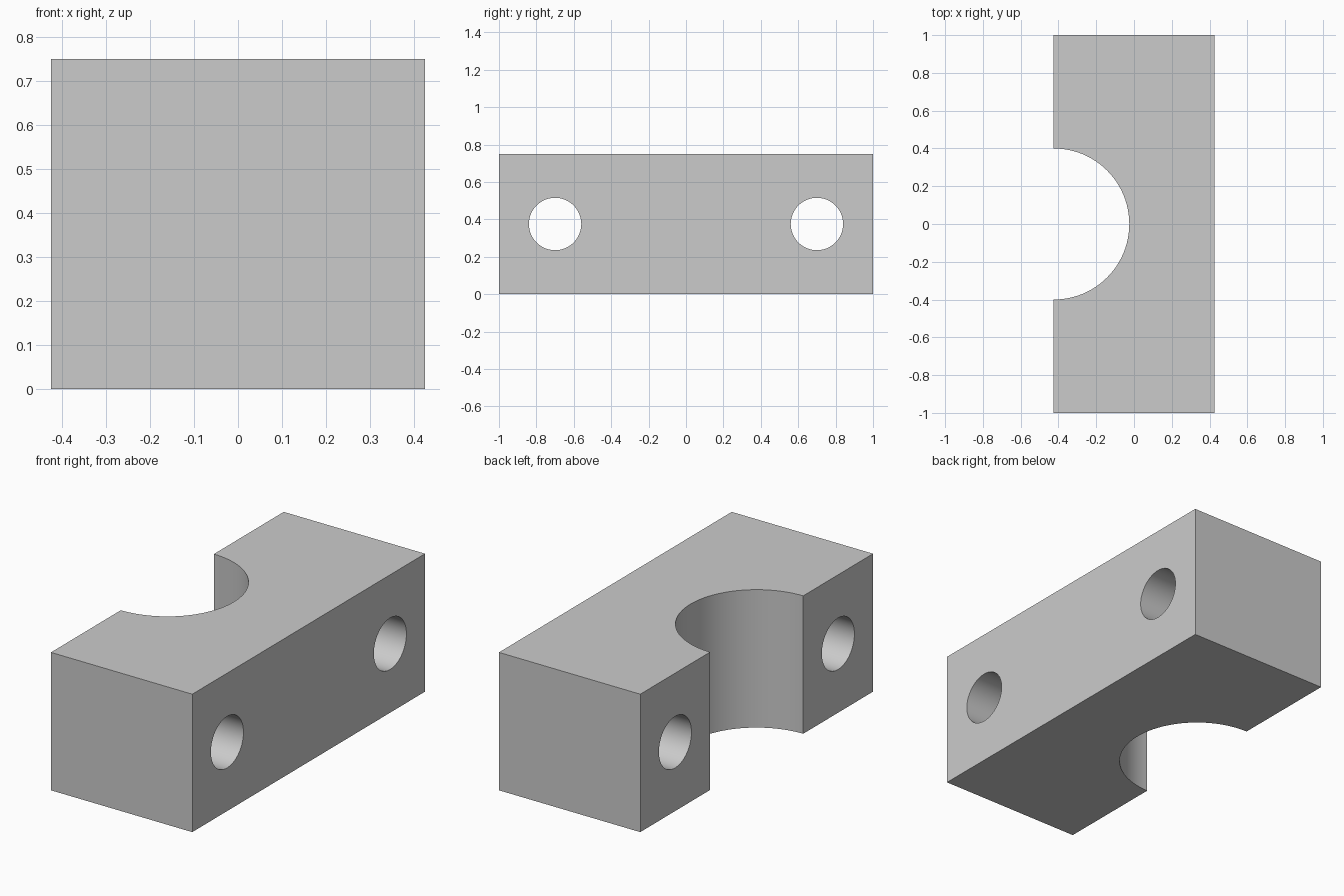
import bpy
import math

WIDTH, LENGTH, HEIGHT = 0.85, 2.0, 0.75

default_cube = bpy.data.objects.get("Cube")
if default_cube:
    bpy.data.objects.remove(default_cube, do_unlink=True)

# Plain grey material
grey = bpy.data.materials.new("plain_grey")
grey.use_nodes = True
colour = (0.6, 0.6, 0.6, 1)
grey.diffuse_color = colour
grey.node_tree.nodes["Principled BSDF"].inputs["Base Color"].default_value = colour

# Block body
bpy.ops.mesh.primitive_cube_add(size=1, location=(0, 0, HEIGHT / 2))
block = bpy.context.object
block.name = "clamp_block"
block.scale = (WIDTH, LENGTH, HEIGHT)
bpy.ops.object.transform_apply(location=False, rotation=False, scale=True)
block.data.materials.append(grey)


def drill(name, radius, location, rotation=(0, 0, 0)):
    """Cut a round hole through the block and remove the cutter."""
    bpy.ops.mesh.primitive_cylinder_add(
        vertices=96, radius=radius, depth=2, location=location, rotation=rotation)
    cutter = bpy.context.object
    cutter.name = name
    cutter.hide_render = True
    cutter.data.materials.append(grey)
    bpy.ops.object.select_all(action="DESELECT")
    block.select_set(True)
    bpy.context.view_layer.objects.active = block
    cut = block.modifiers.new(name, "BOOLEAN")
    cut.operation = "DIFFERENCE"
    cut.solver = "EXACT"
    cut.object = cutter
    bpy.ops.object.modifier_apply(modifier=cut.name)
    bpy.data.objects.remove(cutter, do_unlink=True)


# Half-round saddle for a pipe
drill("saddle_cutter", 0.4, (-WIDTH / 2, 0, HEIGHT / 2))

# Bolt holes on both sides of the saddle
for side in (-1, 1):
    drill("bolt_hole_cutter", 0.14, (0, side * 0.7, HEIGHT / 2), (0, math.pi / 2, 0))

# Smooth curved walls, crisp edges
bpy.ops.object.shade_smooth_by_angle(angle=math.radians(30))
